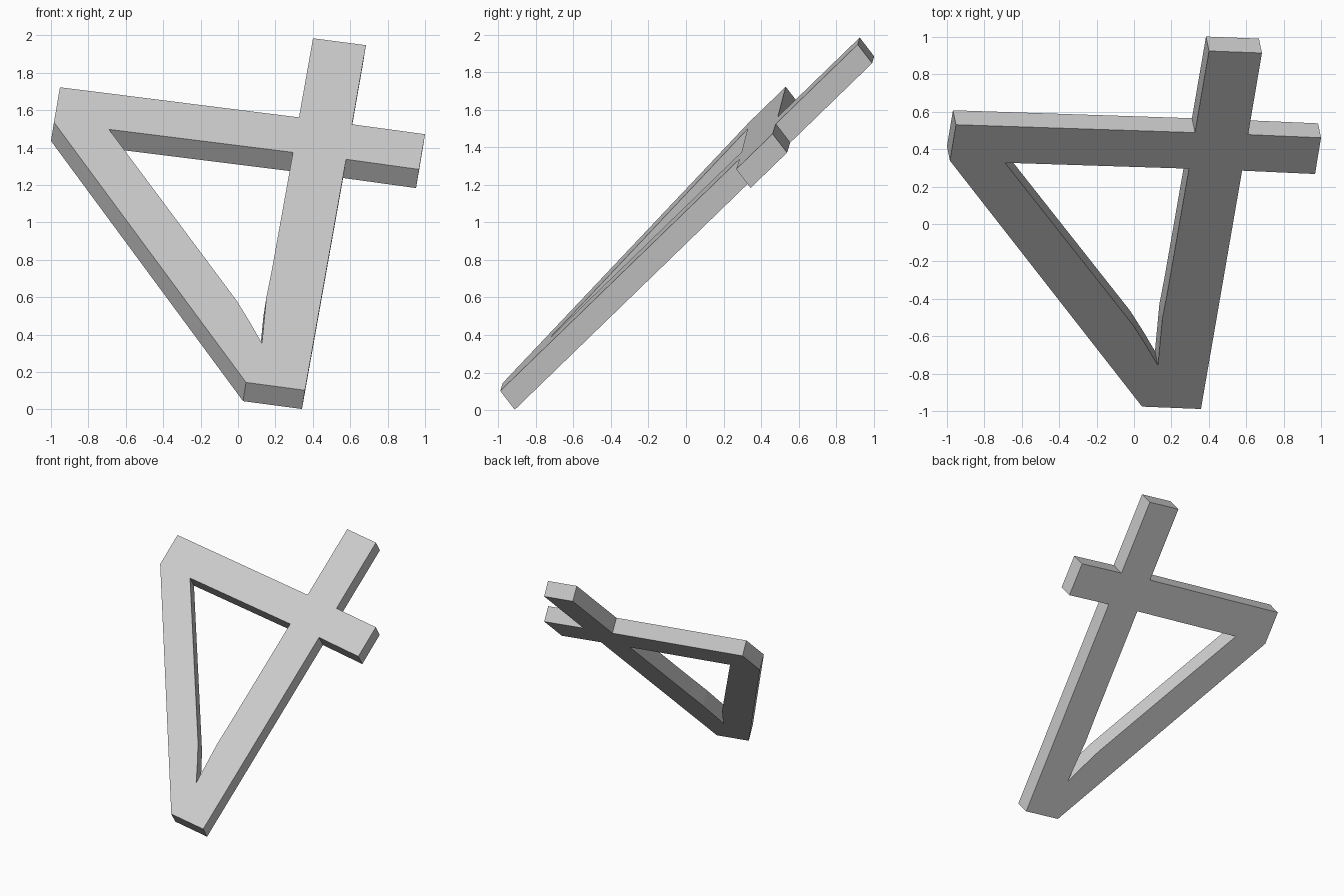
import bpy, bmesh
from mathutils import Vector

if "Cube" in bpy.data.objects:
    bpy.data.objects.remove(bpy.data.objects["Cube"])

# Outlines of the tilted plate, as (x, z) on its front face
OUTER = [(-.952, 1.722), (-.984, 1.535), (.043, .144), (.358, .102),
         (.578, 1.337), (.968, 1.283), (1.0, 1.471), (.61, 1.524),
         (.684, 1.947), (.401, 1.984), (.326, 1.561)]
HOLE = [(-.69, 1.497), (.294, 1.374), (.18, .74), (.152, .60),
        (.128, .353), (.064, .465), (-.005, .578)]
DEPTH = Vector((-.016, .077, -.1))


def on_plane(x, z):
    """Place a front-view point on the leaning front face."""
    return Vector((x, -1.1265 + .0947 * x + 1.0149 * z, z))


def add_loop(bm, points):
    verts = [bm.verts.new(on_plane(*p)) for p in points]
    return [bm.edges.new((v, verts[(i + 1) % len(verts)])) for i, v in enumerate(verts)]


# Crossed-bar frame: fill the outline around its opening, then extrude
bm = bmesh.new()
edges = add_loop(bm, OUTER) + add_loop(bm, HOLE)
bmesh.ops.triangle_fill(bm, edges=edges, use_beauty=True)
front = list(bm.faces)
result = bmesh.ops.extrude_face_region(bm, geom=front, use_keep_orig=True)
bmesh.ops.translate(bm, vec=DEPTH,
                    verts=[g for g in result["geom"] if isinstance(g, bmesh.types.BMVert)])
bmesh.ops.recalc_face_normals(bm, faces=bm.faces)

mesh = bpy.data.meshes.new("crossed_bar_frame")
bm.to_mesh(mesh)
bm.free()
obj = bpy.data.objects.new("crossed_bar_frame", mesh)
bpy.context.collection.objects.link(obj)
